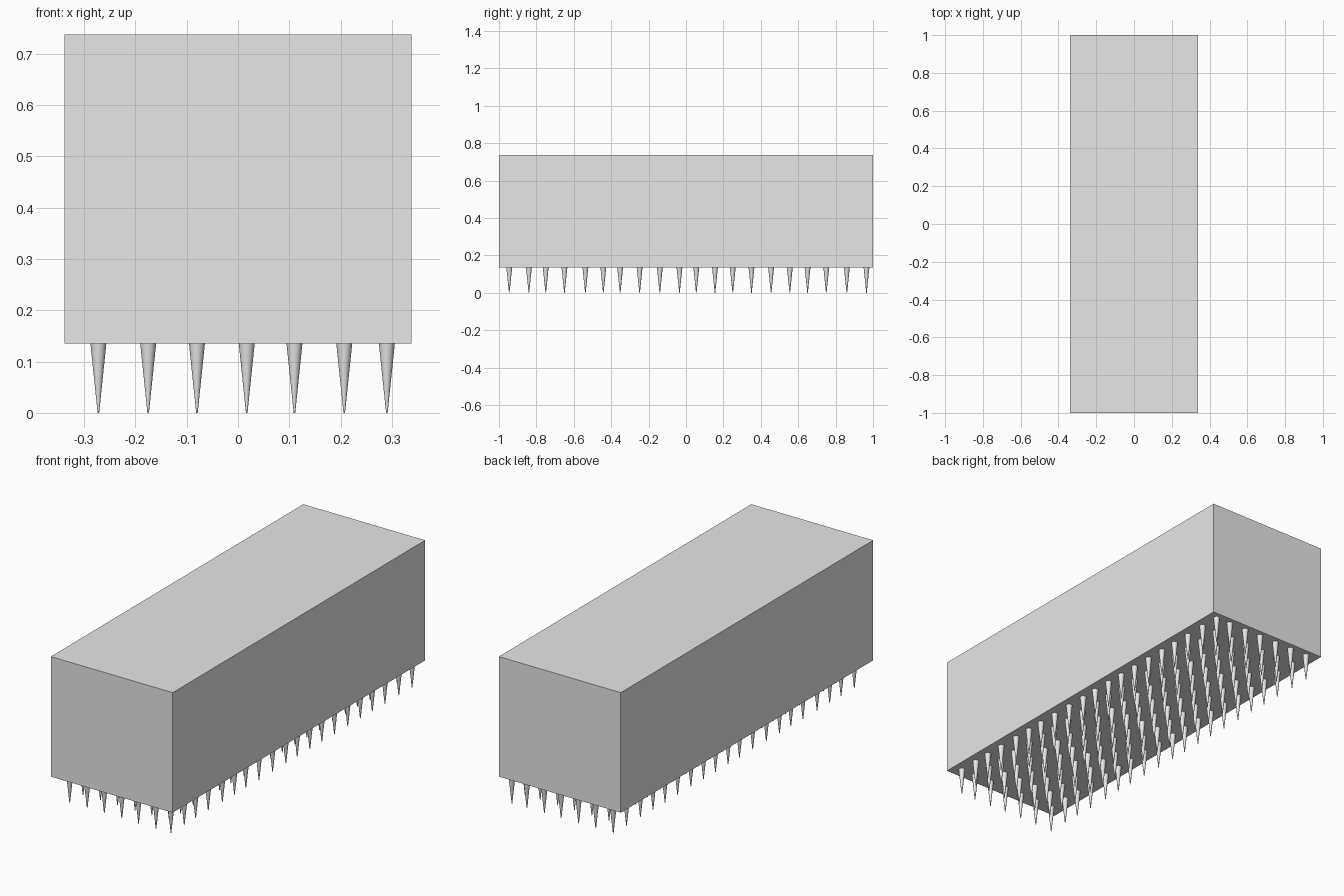
import bpy, bmesh
from mathutils import Matrix

if "Cube" in bpy.data.objects:
    bpy.data.objects.remove(bpy.data.objects["Cube"])

grey = bpy.data.materials.new("light_grey")
grey.diffuse_color = (0.8, 0.8, 0.8, 1)
grey.use_nodes = True
grey.node_tree.nodes["Principled BSDF"].inputs["Base Color"].default_value = grey.diffuse_color

HALF_X, BOTTOM, TOP = 0.338, 0.135, 0.737


def add_object(name, bm):
    mesh = bpy.data.meshes.new(name)
    bm.to_mesh(mesh)
    bm.free()
    mesh.materials.append(grey)
    obj = bpy.data.objects.new(name, mesh)
    bpy.context.collection.objects.link(obj)
    return obj


# Solid block body
bm = bmesh.new()
bmesh.ops.create_cube(bm, size=1, matrix=Matrix.Translation((0, 0, (BOTTOM + TOP) / 2))
                      @ Matrix.Diagonal((2 * HALF_X, 2, TOP - BOTTOM, 1)))
add_object("block_body", bm)

# Slightly uneven grid of downward spikes
columns = [-0.272, -0.175, -0.08, 0.017, 0.11, 0.207, 0.29]
rows = [-0.945, -0.84, -0.75, -0.65, -0.538, -0.442, -0.352, -0.248, -0.14, -0.035,
        0.055, 0.155, 0.25, 0.35, 0.455, 0.555, 0.65, 0.75, 0.86, 0.965]
bm = bmesh.new()
for x in columns:
    for y in rows:
        bmesh.ops.create_cone(bm, cap_ends=True, segments=24, radius1=0.0015, radius2=0.0155,
                              depth=BOTTOM, matrix=Matrix.Translation((x, y, BOTTOM / 2)))
# Smooth sides, flat caps
for f in bm.faces:
    f.smooth = abs(f.normal.z) < 0.9
for e in bm.edges:
    e.smooth = all(f.smooth for f in e.link_faces)
add_object("bottom_spikes", bm)
